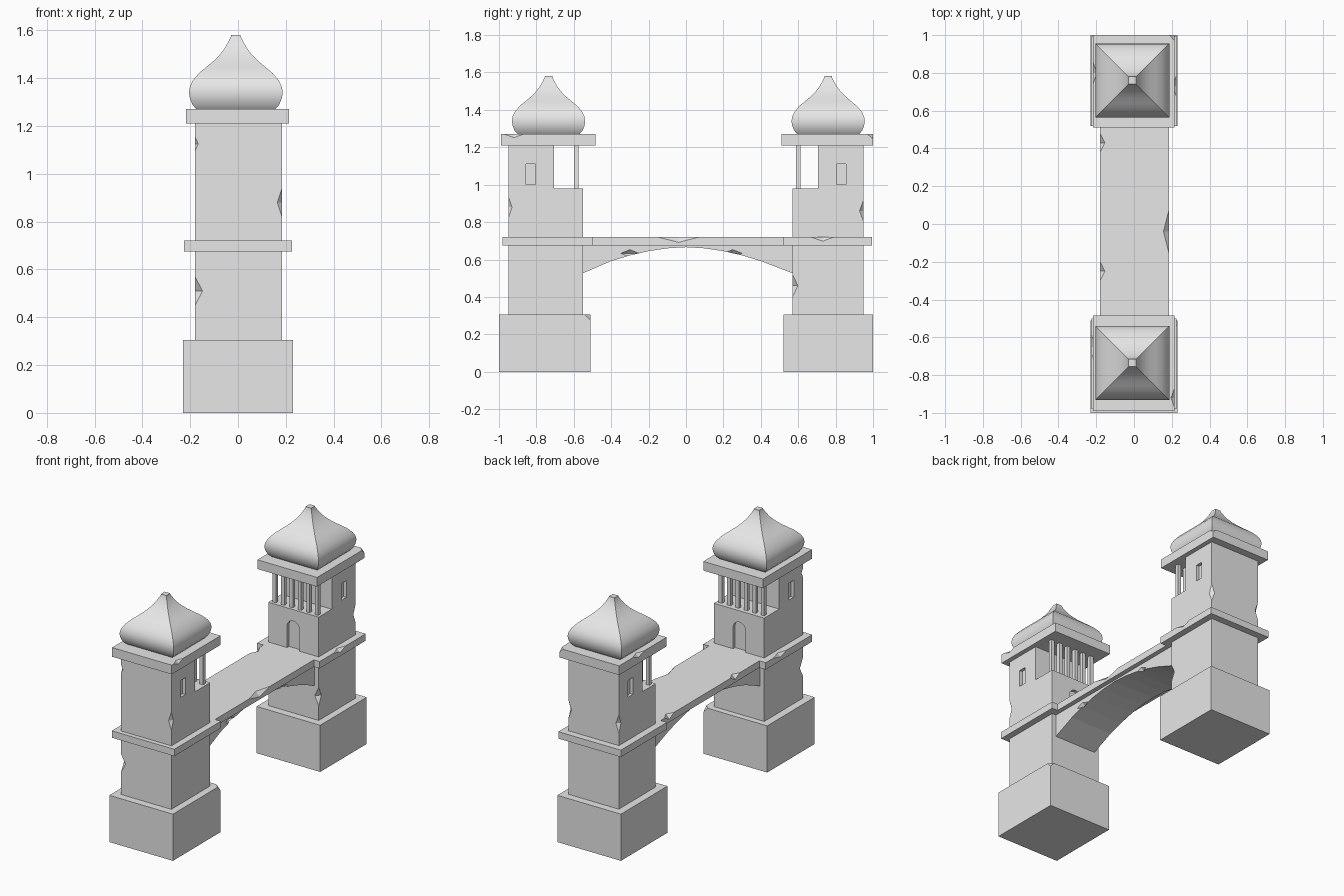
import bpy, bmesh, math
from mathutils import Vector

if "Cube" in bpy.data.objects:
    bpy.data.objects.remove(bpy.data.objects["Cube"], do_unlink=True)

stone = bpy.data.materials.new("grey stone")
stone.use_nodes = True
stone.diffuse_color = (0.8, 0.8, 0.8, 1)
stone.node_tree.nodes["Principled BSDF"].inputs["Base Color"].default_value = (0.8, 0.8, 0.8, 1)


def finish(name, bm):
    bmesh.ops.recalc_face_normals(bm, faces=bm.faces)
    mesh = bpy.data.meshes.new(name)
    bm.to_mesh(mesh)
    bm.free()
    mesh.materials.append(stone)
    obj = bpy.data.objects.new(name, mesh)
    bpy.context.scene.collection.objects.link(obj)
    return obj


def prism(name, outline, axis, start, end):
    """Extrude a 2D outline along x (outline is y,z) or y (outline is x,z)."""
    bm = bmesh.new()
    place = (lambda a, b: (start, a, b)) if axis == "x" else (lambda a, b: (a, start, b))
    face = bm.faces.new([bm.verts.new(place(a, b)) for a, b in outline])
    moved = bmesh.ops.extrude_face_region(bm, geom=[face])["geom"]
    step = (end - start, 0, 0) if axis == "x" else (0, end - start, 0)
    bmesh.ops.translate(bm, verts=[v for v in moved if isinstance(v, bmesh.types.BMVert)], vec=step)
    return finish(name, bm)


def box(name, xs, ys, zs):
    outline = [(ys[0], zs[0]), (ys[1], zs[0]), (ys[1], zs[1]), (ys[0], zs[1])]
    return prism(name, outline, "x", xs[0], xs[1])


def cut(obj, cutter):
    cutter.hide_render = True
    mod = obj.modifiers.new("cut", "BOOLEAN")
    mod.operation = "DIFFERENCE"
    mod.solver = "EXACT"
    mod.object = cutter
    bpy.context.view_layer.objects.active = obj
    bpy.ops.object.modifier_apply(modifier=mod.name)
    bpy.data.objects.remove(cutter, do_unlink=True)


def chip(obj, centre, axis, length, depth):
    """Break a diamond-shaped chip out of an edge that runs along the axis."""
    bm = bmesh.new()
    c = Vector(centre)
    sizes = [length if i == axis else depth for i in range(3)]
    ends = []
    for i in range(3):
        offset = Vector((0, 0, 0))
        offset[i] = sizes[i]
        ends.append((bm.verts.new(c - offset), bm.verts.new(c + offset)))
    for x in ends[0]:
        for y in ends[1]:
            for z in ends[2]:
                bm.faces.new((x, y, z))
    cut(obj, finish("chip_cutter", bm))


def dome(name, cx, cy):
    """Square onion roof: smooth up each side, sharp along the four corners."""
    profile = [(.165, 1.27), (.182, 1.29), (.192, 1.315), (.196, 1.34), (.192, 1.365),
               (.18, 1.39), (.155, 1.42), (.125, 1.445), (.095, 1.47), (.07, 1.495),
               (.05, 1.52), (.035, 1.545), (.02, 1.575), (.02, 1.58)]
    bm = bmesh.new()
    rings = []
    for r, z in profile:
        rings.append([bm.verts.new((cx + sx * r, cy + sy * r, z))
                      for sx, sy in ((-1, -1), (1, -1), (1, 1), (-1, 1))])
    for low, high in zip(rings, rings[1:]):
        for i in range(4):
            j = (i + 1) % 4
            bm.faces.new((low[i], low[j], high[j], high[i])).smooth = True
            bm.edges.get((low[i], high[i])).smooth = False
    for ring in (rings[0], rings[-1]):
        bm.faces.new(ring)
        for i in range(4):
            bm.edges.get((ring[i], ring[(i + 1) % 4])).smooth = False
    return finish(name, bm)


def tower(name, base, shaft, ledge, cornice, notch, column, window, roof):
    """Each y range runs from the outer side to the inner side."""
    parts = {}
    outer, inner = shaft
    side = 1 if outer > 0 else -1
    parts["base"] = box(name + "_base", (-.23, .23), base, (0, .305))
    # shaft with an open balcony on the inner side
    body = prism(name + "_shaft", [(outer, .305), (inner, .305), (inner, .98), (notch, .98),
                                   (notch, 1.21), (outer, 1.21)], "x", -.18, .184)
    # slit windows on both sides
    for x in (-.18, .184):
        cut(body, box("window_cutter", (x - .02, x + .02), window, (1.0, 1.11)))
    # arched doorway onto the bridge
    arch = [(.045 * math.cos(a), .86 + .045 * math.sin(a))
            for a in [math.pi * i / 10 for i in range(11)]]
    cut(body, prism("door_cutter", [(-.045, .72), (.045, .72)] + arch, "y",
                    inner - side * .02, inner + side * .02))
    parts["shaft"] = body
    parts["ledge"] = box(name + "_ledge", (-.226, .226), ledge, (.675, .72))
    parts["cornice"] = box(name + "_cornice", (-.217, .214), cornice, (1.21, 1.27))
    # balcony columns
    for i in range(6):
        x = -.15 + i * .061
        box(f"{name}_column_{i + 1}", (x - .012, x + .012),
            (column - .012, column + .012), (.98, 1.21))
    dome(name + "_roof", -.009, roof)
    return parts


front = tower("front_tower", (-1, -.51), (-.95, -.55), (-.98, -.5), (-.99, -.485),
              -.705, -.588, (-.855, -.805), -.735)
back = tower("back_tower", (1, .52), (.95, .57), (.995, .52), (1, .51),
             .705, .6, (.855, .805), .76)

# bridge deck and the arch beneath it
deck = box("bridge_deck", (-.18, .184), (-.52, .54), (.675, .72))
curve = [(-.56, .523), (-.4, .592), (-.3, .622), (-.2, .645), (-.1, .66), (0, .666),
         (.1, .66), (.2, .645), (.3, .622), (.4, .592), (.58, .523)]
arch = prism("bridge_arch", curve + [(.58, .676), (-.56, .676)], "x", -.15, .154)

# worn edges
chip(front["shaft"], (-.18, -.95, .51), 2, .06, .032)
chip(front["shaft"], (-.18, -.95, 1.125), 2, .03, .014)
chip(front["shaft"], (.184, -.95, .88), 2, .06, .02)
chip(front["base"], (.23, -.51, .305), 1, .03, .03)
chip(front["cornice"], (.214, -.92, 1.27), 1, .05, .018)
chip(front["ledge"], (-.226, -.65, .72), 1, .07, .02)
chip(back["shaft"], (.184, .95, .86), 2, .06, .022)
chip(back["shaft"], (.184, .57, .46), 2, .06, .028)
chip(back["shaft"], (-.18, .95, .86), 2, .06, .022)
chip(back["cornice"], (.214, 1, 1.27), 1, .03, .025)
chip(back["cornice"], (-.217, .8, 1.27), 1, .06, .02)
chip(back["ledge"], (.226, .73, .72), 1, .06, .022)
chip(deck, (.184, -.04, .72), 1, .11, .028)
for y in (-.25, .43):
    chip(deck, (-.18, y, .72), 1, .05, .026)
for y in (-.3, .25):
    chip(arch, (.154, y, .633), 1, .05, .02)
